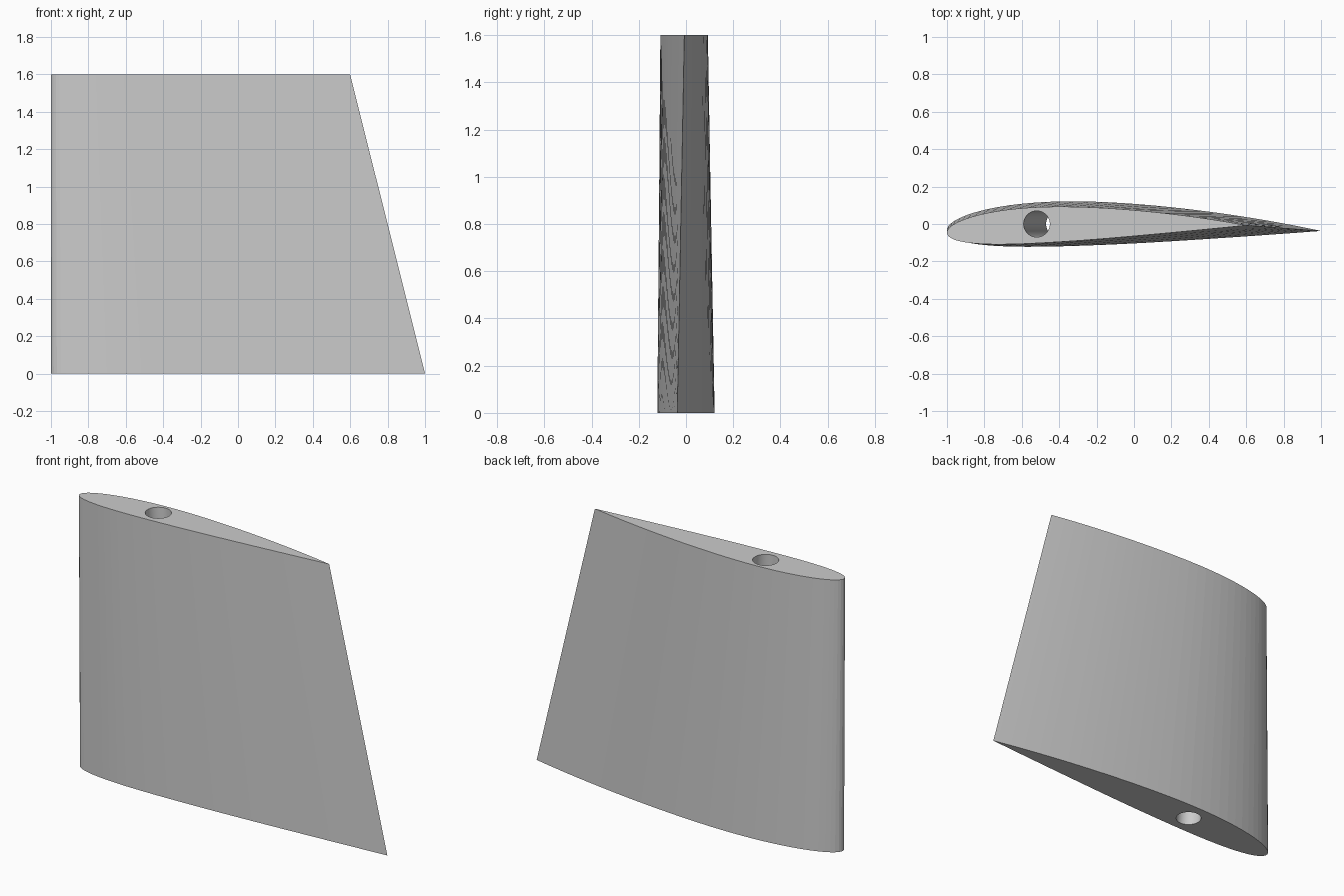
import bpy
import bmesh
import math
from mathutils import Vector

if "Cube" in bpy.data.objects:
    bpy.data.objects.remove(bpy.data.objects["Cube"], do_unlink=True)

STEPS = 40           # points along each side of the airfoil
THICKNESS = 0.12
CAMBER, CAMBER_POS = 0.02, 0.4


def surface_point(t, side):
    """Point on a unit-chord cambered airfoil; side is +1 upper, -1 lower."""
    half = 5 * THICKNESS * (0.2969 * math.sqrt(t) - 0.126 * t - 0.3516 * t**2
                            + 0.2843 * t**3 - 0.1036 * t**4)
    p = CAMBER_POS
    q = p if t < p else 1 - p
    base = 0 if t < p else 1 - 2 * p
    mean = CAMBER / q**2 * (base + 2 * p * t - t * t)
    slope = math.atan(2 * CAMBER / q**2 * (p - t))
    return Vector((t - side * half * math.sin(slope),
                   mean + side * half * math.cos(slope)))


def section(chord, nose_y, twist, z):
    """Closed airfoil outline, from trailing edge over the top and back."""
    ts = [(1 - math.cos(math.pi * i / STEPS)) / 2 for i in range(STEPS + 1)]
    outline = [surface_point(t, 1) for t in reversed(ts)]
    outline += [surface_point(t, -1) for t in ts[1:-1]]
    c, s = math.cos(twist), math.sin(twist)
    return [Vector((-1 + chord * (p.x * c - p.y * s),
                    nose_y + chord * (p.x * s + p.y * c), z)) for p in outline]


def circle(x, radius, z, count=48):
    return [Vector((x + radius * math.cos(a), radius * math.sin(a), z))
            for a in (2 * math.pi * i / count for i in range(count))]


def loft(bm, low, high):
    """Join two matching rings with quads; return their edge loops."""
    rings = [[bm.verts.new(p) for p in ring] for ring in (low, high)]
    n = len(low)
    walls = [bm.faces.new((rings[0][i], rings[0][(i + 1) % n],
                           rings[1][(i + 1) % n], rings[1][i])) for i in range(n)]
    loops = [[bm.edges.get((r[i], r[(i + 1) % n])) for i in range(n)] for r in rings]
    return loops, walls


bm = bmesh.new()

# Tapered, slightly twisted skin and the slanted spar hole
skin, _ = loft(bm, section(2.0, -0.037, 0, 0),
               section(1.6, -0.049, math.radians(1.5), 1.6))
hole, hole_walls = loft(bm, circle(-0.4, 0.07, 0), circle(-0.52, 0.07, 1.6))
for face in hole_walls:
    face.smooth = True

# Flat root and tip caps around the hole
for outer, inner in zip(skin, hole):
    bmesh.ops.triangle_fill(bm, edges=outer + inner, use_beauty=True)
bmesh.ops.recalc_face_normals(bm, faces=bm.faces[:])
for edge in hole[0] + hole[1]:
    edge.smooth = False

mesh = bpy.data.meshes.new("wing_section")
bm.to_mesh(mesh)
bm.free()
wing = bpy.data.objects.new("wing_section", mesh)
bpy.context.collection.objects.link(wing)

# Plain grey
grey = bpy.data.materials.new("light_grey")
grey.use_nodes = True
colour = (0.6, 0.6, 0.6, 1)
grey.diffuse_color = colour
grey.node_tree.nodes["Principled BSDF"].inputs["Base Color"].default_value = colour
mesh.materials.append(grey)
